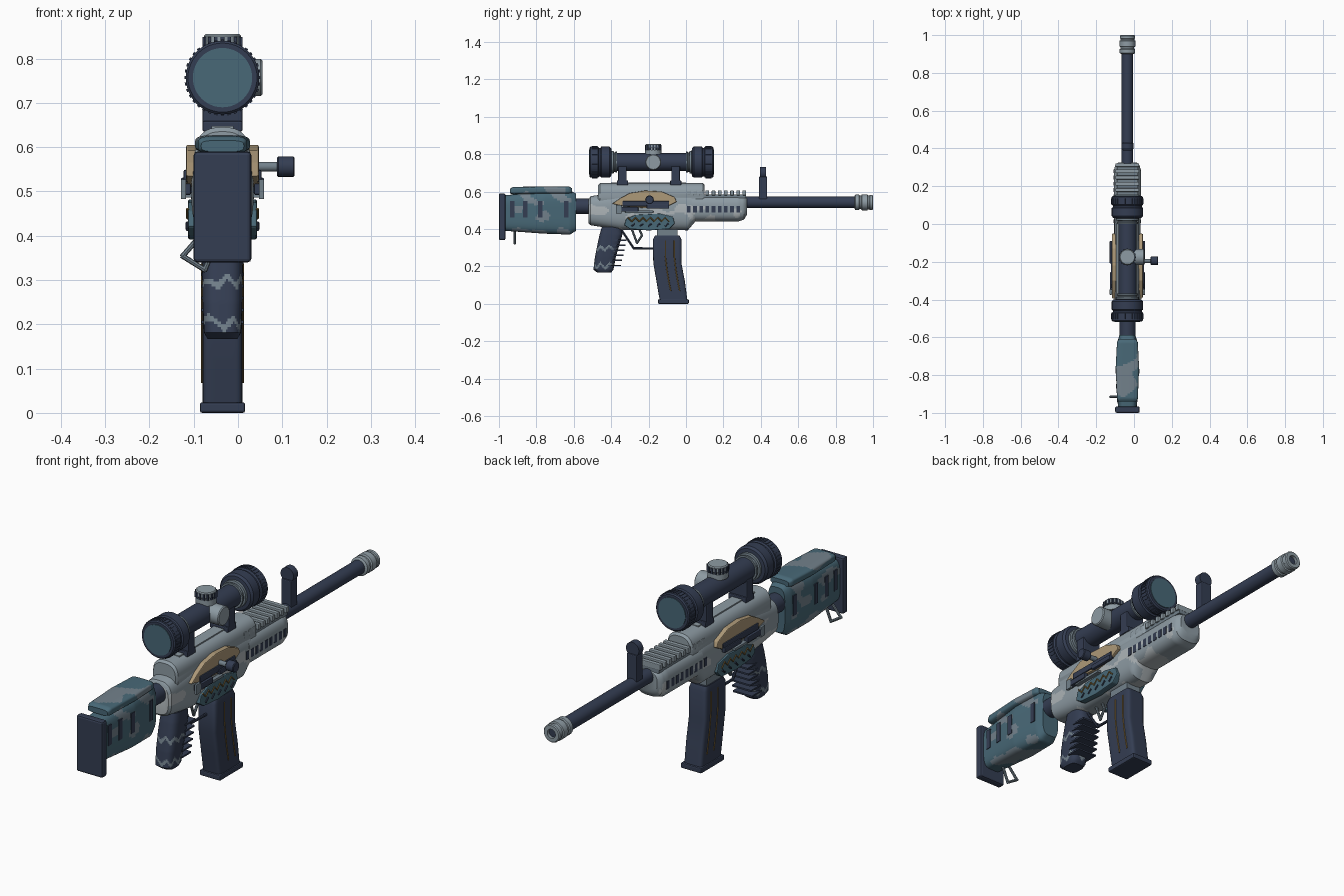
import bpy, bmesh, math
from mathutils import Vector, Matrix, noise

if "Cube" in bpy.data.objects:
    bpy.data.objects.remove(bpy.data.objects["Cube"])

CX = -0.035  # centre plane of the body


def material(name, rgb):
    m = bpy.data.materials.new(name)
    m.diffuse_color = (*rgb, 1)
    m.use_nodes = True
    m.node_tree.nodes["Principled BSDF"].inputs["Base Color"].default_value = m.diffuse_color
    return m


NAVY = material("dark navy", (0.034, 0.047, 0.085))
TEAL = material("teal", (0.065, 0.14, 0.185))
GREY = material("blue grey", (0.27, 0.33, 0.37))
PALE = material("pale grey", (0.42, 0.46, 0.48))
MID = material("mid grey", (0.17, 0.22, 0.26))
TAN = material("tan", (0.42, 0.32, 0.19))
GOLD = material("old gold", (0.22, 0.14, 0.045))


def finish(name, bm, mats, bevel=0, smooth=True):
    bmesh.ops.recalc_face_normals(bm, faces=bm.faces[:])
    me = bpy.data.meshes.new(name)
    bm.to_mesh(me)
    bm.free()
    for m in mats if isinstance(mats, (list, tuple)) else [mats]:
        me.materials.append(m)
    ob = bpy.data.objects.new(name, me)
    bpy.context.collection.objects.link(ob)
    if smooth:
        me.polygons.foreach_set("use_smooth", [True] * len(me.polygons))
        me.set_sharp_from_angle(angle=math.radians(35))
    if bevel:
        b = ob.modifiers.new("bevel", 'BEVEL')
        b.width, b.segments = bevel, 2
    return ob


def boxes(name, items, mat, bevel=0):
    """Boxes given as (centre, size), joined in one object."""
    bm = bmesh.new()
    for c, s in items:
        bmesh.ops.create_cube(bm, size=1, matrix=Matrix.Translation(c) @ Matrix.Diagonal((*s, 1)))
    return finish(name, bm, mat, bevel, False)


def lathe(name, profile, centre, axis, mat, seg=40):
    """Closed turned part; profile is (distance along axis, radius)."""
    bm = bmesh.new()
    rot = Vector((0, 0, 1)).rotation_difference(Vector(axis))
    rings = [[bm.verts.new(Vector(centre) + rot @ Vector((r * math.cos(a), r * math.sin(a), t)))
              for a in (2 * math.pi * i / seg for i in range(seg))] for t, r in profile]
    for p, q in zip(rings, rings[1:]):
        for i in range(seg):
            bm.faces.new((p[i], p[i - 1], q[i - 1], q[i]))
    bm.faces.new(rings[0])
    bm.faces.new(rings[-1])
    return finish(name, bm, mat)


def loft(name, sections, mats, axis='y', power=3, rule=None, seg=72, step=0.009):
    """Rounded-box sections (position, low, high, half width) joined along y or z."""
    rows = []
    for a, b in zip(sections, sections[1:]):
        n = max(1, round(abs(b[0] - a[0]) / step)) if rule else 1
        rows += [[u + (v - u) * k / n for u, v in zip(a, b)] for k in range(n)]
    rows.append(sections[-1])
    bm = bmesh.new()
    rings = []
    for t, lo, hi, hw in rows:
        ring = []
        for i in range(seg):
            c, s = math.cos(2 * math.pi * i / seg), math.sin(2 * math.pi * i / seg)
            r = (abs(c) ** power + abs(s) ** power) ** (-1 / power)
            x, w = CX + hw * r * c, (lo + hi) / 2 + (hi - lo) / 2 * r * s
            ring.append(bm.verts.new((x, t, w) if axis == 'y' else (x, w, t)))
        rings.append(ring)
    for p, q in zip(rings, rings[1:]):
        for i in range(seg):
            bm.faces.new((p[i], p[i - 1], q[i - 1], q[i]))
    bm.faces.new(rings[0])
    bm.faces.new(rings[-1])
    if rule:
        for f in bm.faces:
            f.material_index = rule(f.calc_center_median())
    return finish(name, bm, mats)


def plate(name, outline, x0, x1, mat, bevel=0.004):
    """Side outline in (y, z) extruded across x."""
    bm = bmesh.new()
    a, b = [[bm.verts.new((x, y, z)) for y, z in outline] for x in (x0, x1)]
    bm.faces.new(a)
    bm.faces.new(b)
    for i in range(len(a)):
        bm.faces.new((a[i], a[i - 1], b[i - 1], b[i]))
    return finish(name, bm, mat, bevel, False)


def wire(name, paths, r, mat):
    bm = bmesh.new()
    for pts in paths:
        for a, b in zip(map(Vector, pts), map(Vector, pts[1:])):
            d = b - a
            m = Matrix.Translation((a + b) / 2) @ d.to_track_quat('Z', 'Y').to_matrix().to_4x4()
            bmesh.ops.create_cone(bm, cap_ends=True, segments=8, radius1=r, radius2=r,
                                  depth=d.length + r, matrix=m)
    return finish(name, bm, mat)


def camo(p):
    return int(noise.noise(Vector((p.x * 9 + 3, p.y * 11, p.z * 17))) > 0.17)


def zigzag(p):
    t = abs(((p.x + p.y) / 0.05) % 1 - 0.5)
    return int(any(abs(p.z - c - t * 0.05) < 0.008 for c in (0.19, 0.285)))


# Stock with butt plate, cheek pad and side slots
boxes("butt_plate", [((CX, -0.983, 0.465), (0.13, 0.034, 0.25))], NAVY, 0.008)
loft("stock", [(-0.967, 0.39, 0.58, 0.05), (-0.76, 0.375, 0.60, 0.062),
               (-0.62, 0.37, 0.605, 0.052), (-0.588, 0.39, 0.59, 0.042)],
     [TEAL, MID], power=4, rule=camo)
loft("cheek_pad", [(-0.94, 0.59, 0.615, 0.048), (-0.925, 0.585, 0.625, 0.055),
                   (-0.76, 0.588, 0.627, 0.062), (-0.625, 0.588, 0.627, 0.055),
                   (-0.61, 0.592, 0.618, 0.045)], [TEAL, MID], power=4, rule=camo)
boxes("stock_slots", [((CX, y, 0.505), (2 * hw + 0.005, 0.024, 0.09))
                      for y, hw in ((-0.93, 0.052), (-0.86, 0.0565), (-0.78, 0.061), (-0.64, 0.0535))], NAVY)
wire("sling_loop", [[(-0.085, -0.915, 0.40), (-0.125, -0.915, 0.354),
                     (-0.075, -0.915, 0.323), (-0.05, -0.915, 0.385)]], 0.006, MID)
lathe("stock_tube", [(0, 0.042), (0.12, 0.042)], (CX, -0.61, 0.522), (0, 1, 0), NAVY)

# Receiver and handguard
loft("receiver", [(-0.52, 0.43, 0.56, 0.055), (-0.51, 0.42, 0.575, 0.064), (-0.35, 0.395, 0.60, 0.07),
                  (0.01, 0.393, 0.60, 0.07), (0.05, 0.44, 0.585, 0.07)], [GREY, PALE], rule=
     lambda p: camo(p) if p.z < 0.53 else 0)
loft("receiver_top", [(-0.47, 0.52, 0.635, 0.055), (-0.46, 0.51, 0.645, 0.062),
                      (0.09, 0.51, 0.645, 0.062), (0.10, 0.52, 0.635, 0.055)], GREY, power=2.6)
loft("handguard", [(0.03, 0.44, 0.58, 0.072), (0.28, 0.44, 0.58, 0.072), (0.31, 0.45, 0.575, 0.065),
                   (0.325, 0.475, 0.565, 0.05)], [GREY, PALE], rule=
     lambda p: camo(p) if p.z < 0.52 else 0)
boxes("handguard_slots", [((CX, 0.015 + 0.033 * i, 0.505), (0.146, 0.019, 0.036)) for i in range(9)], NAVY)
boxes("rail_slats", [((CX, 0.015 + 0.033 * i, 0.593), (0.125, 0.019, 0.026)) for i in range(10)], GREY, 0.003)
boxes("rail_base", [((CX, 0.165, 0.575), (0.11, 0.31, 0.02))], MID)

# Barrel, muzzle and front sight
lathe("barrel", [(0, 0.031), (0.6, 0.031)], (CX, 0.31, 0.542), (0, 1, 0), NAVY, 24)
lathe("muzzle", [(0, 0.033), (0.005, 0.041), (0.025, 0.041), (0.028, 0.036), (0.036, 0.036), (0.04, 0.042),
                 (0.07, 0.042), (0.073, 0.037), (0.08, 0.037), (0.083, 0.04), (0.096, 0.04), (0.1, 0.036),
                 (0.1, 0.02), (0.085, 0.02)], (CX, 0.9, 0.542), (0, 1, 0), GREY)
lathe("bore", [(0, 0.02), (0.005, 0.02)], (CX, 0.982, 0.542), (0, 1, 0), NAVY, 24)
boxes("front_sight_post", [((CX, 0.412, 0.62), (0.05, 0.044, 0.12)),
                           ((CX, 0.412, 0.695), (0.03, 0.032, 0.06))], NAVY, 0.004)
lathe("front_sight_head", [(-0.016, 0.032), (0.016, 0.032)], (CX, 0.412, 0.70), (0, 1, 0), NAVY, 24)

# Telescopic sight
SZ = 0.757
lathe("scope_tube", [(-0.42, 0.048), (0.05, 0.048)], (CX, 0, SZ), (0, 1, 0), NAVY)
for name, y0, d in (("rear", -0.515, 1), ("front", 0.147, -1)):
    ax = (0, d, 0)
    lathe("scope_bell_" + name, [(0, 0.078), (0.005, 0.083), (0.045, 0.083), (0.05, 0.077), (0.058, 0.077),
                                 (0.062, 0.083), (0.105, 0.083), (0.115, 0.075), (0.118, 0.05)],
          (CX, y0, SZ), ax, NAVY, 48)
    lathe("lens_" + name, [(0, 0.067), (0.006, 0.067)], (CX, y0 - 0.003 * d, SZ), ax, TEAL, 48)
    lathe("scope_ring_" + name, [(0, 0.06), (0.012, 0.06), (0.014, 0.052), (0.02, 0.052), (0.022, 0.056),
                                 (0.03, 0.056)], (CX, y0 + 0.116 * d, SZ), ax, MID)
# Knurled ridges around both bells
bm = bmesh.new()
for y in (-0.488, 0.12):
    for i in range(36):
        m = (Matrix.Translation((CX, y, SZ)) @ Matrix.Rotation(i * math.pi / 18, 4, 'Y')
             @ Matrix.Translation((0, 0, 0.083)) @ Matrix.Diagonal((0.007, 0.03, 0.006, 1)))
        bmesh.ops.create_cube(bm, size=1, matrix=m)
finish("bell_ridges", bm, NAVY, 0, False)
lathe("top_turret", [(0, 0.03), (0.075, 0.03), (0.075, 0.042), (0.094, 0.042), (0.098, 0.038)],
      (CX, -0.175, SZ), (0, 0, 1), GREY)
lathe("top_turret_base", [(0.04, 0.043), (0.066, 0.043)], (CX, -0.175, SZ), (0, 0, 1), GREY)
boxes("turret_grooves", [((CX + 0.041 * math.cos(a), -0.175 + 0.041 * math.sin(a), 0.836), (0.008, 0.008, 0.026))
                         for a in (i * math.pi / 8 for i in range(16))], NAVY)
lathe("side_turret", [(0.02, 0.042), (0.086, 0.042), (0.09, 0.038)], (CX, -0.175, SZ), (1, 0, 0), GREY)
for name, y in (("rear", -0.34), ("front", -0.055)):
    boxes("scope_mount_" + name, [((CX, y, 0.685), (0.09, 0.045, 0.10)),
                                  ((CX, y, 0.647), (0.09, 0.06, 0.024))], NAVY, 0.004)
boxes("mount_rail", [((CX, -0.2, 0.642), (0.05, 0.4, 0.012))], GREY)

# Side plates, levers and inlays on both sides
TRIM = [(-0.395, 0.535), (-0.35, 0.565), (-0.30, 0.592), (-0.22, 0.605), (-0.13, 0.60), (-0.06, 0.57),
        (-0.05, 0.545), (-0.09, 0.525), (-0.2, 0.51), (-0.33, 0.52)]
INLAY = [(-0.33, 0.42), (-0.30, 0.40), (-0.20, 0.392), (-0.09, 0.40), (-0.06, 0.43), (-0.07, 0.465),
         (-0.14, 0.482), (-0.27, 0.475), (-0.32, 0.455)]
for tag, s in (("right", 1), ("left", -1)):
    def X(d): return CX + s * d
    plate("trim_plate_" + tag, TRIM, X(0.05), X(0.082), TAN)
    plate("inlay_plate_" + tag, INLAY, X(0.05), X(0.078), TEAL)
    boxes("lever_" + tag, [((X(0.078), -0.215, 0.535), (0.02, 0.25, 0.028)),
                           ((X(0.082), -0.31, 0.505), (0.022, 0.11, 0.026)),
                           ((X(0.086), -0.15, 0.52), (0.016, 0.12, 0.022))], NAVY, 0.004)
    boxes("catch_" + tag, [((X(0.075), -0.25, 0.492), (0.025, 0.15, 0.012)),
                           ((X(0.088), -0.36, 0.505), (0.012, 0.03, 0.045))], MID, 0.002)
    wire("inlay_lines_" + tag, [[(X(0.079), -0.31 + 0.02 * i, 0.45 + 0.01 * (-1) ** i) for i in range(12)]],
         0.003, GOLD)
    wire("inlay_spots_" + tag, [[(X(0.079), -0.29 + 0.045 * i, 0.415), (X(0.079), -0.275 + 0.045 * i, 0.428)]
                                for i in range(5)], 0.004, NAVY)
lathe("bolt_handle", [(0, 0.011), (0.07, 0.011)], (0.03, -0.195, 0.556), (1, 0, 0), MID, 16)
lathe("bolt_knob", [(0, 0.02), (0.003, 0.023), (0.037, 0.023), (0.04, 0.02)], (0.088, -0.195, 0.556),
      (1, 0, 0), NAVY, 20)

# Grip with finger ribs
loft("grip", [(0.167, -0.475, -0.40, 0.034), (0.182, -0.495, -0.388, 0.042), (0.25, -0.487, -0.375, 0.045),
              (0.32, -0.473, -0.355, 0.046), (0.37, -0.462, -0.34, 0.045), (0.41, -0.45, -0.345, 0.042)],
     [NAVY, MID], axis='z', power=3.2, rule=zigzag, step=0.006)
boxes("grip_ribs", [((CX, -0.382 + 0.006 * i, 0.205 + 0.027 * i), (0.094, 0.07, 0.007)) for i in range(6)], NAVY)

# Trigger and guard
wire("trigger_guard", [[(CX, -0.345, 0.395), (CX, -0.28, 0.297), (CX, -0.165, 0.295)]], 0.006, NAVY)
wire("trigger", [[(CX, -0.29, 0.40), (CX, -0.262, 0.325), (CX, -0.235, 0.365), (CX, -0.25, 0.40)]], 0.006, MID)

# Curved magazine with inlaid lines and base
loft("magazine", [(0.015, -0.14, 0.008, 0.045), (0.12, -0.158, -0.006, 0.045), (0.22, -0.175, -0.025, 0.045),
                  (0.345, -0.176, -0.025, 0.045), (0.366, -0.165, -0.035, 0.04)], NAVY, axis='z', power=9)
boxes("magazine_base", [((CX, -0.067, 0.012), (0.102, 0.165, 0.024))], NAVY, 0.005)
boxes("magazine_catch", [((CX, -0.1, 0.38), (0.07, 0.11, 0.05))], MID)
wire("magazine_lines", [[(CX + s * 0.044, y + dy, z) for dy, z in
                         ((0, 0.335), (0, 0.25), (0.008, 0.18), (0.018, 0.12), (0.028, 0.07))]
                        for s in (1, -1) for y in (-0.11, -0.062)], 0.004, GOLD)
